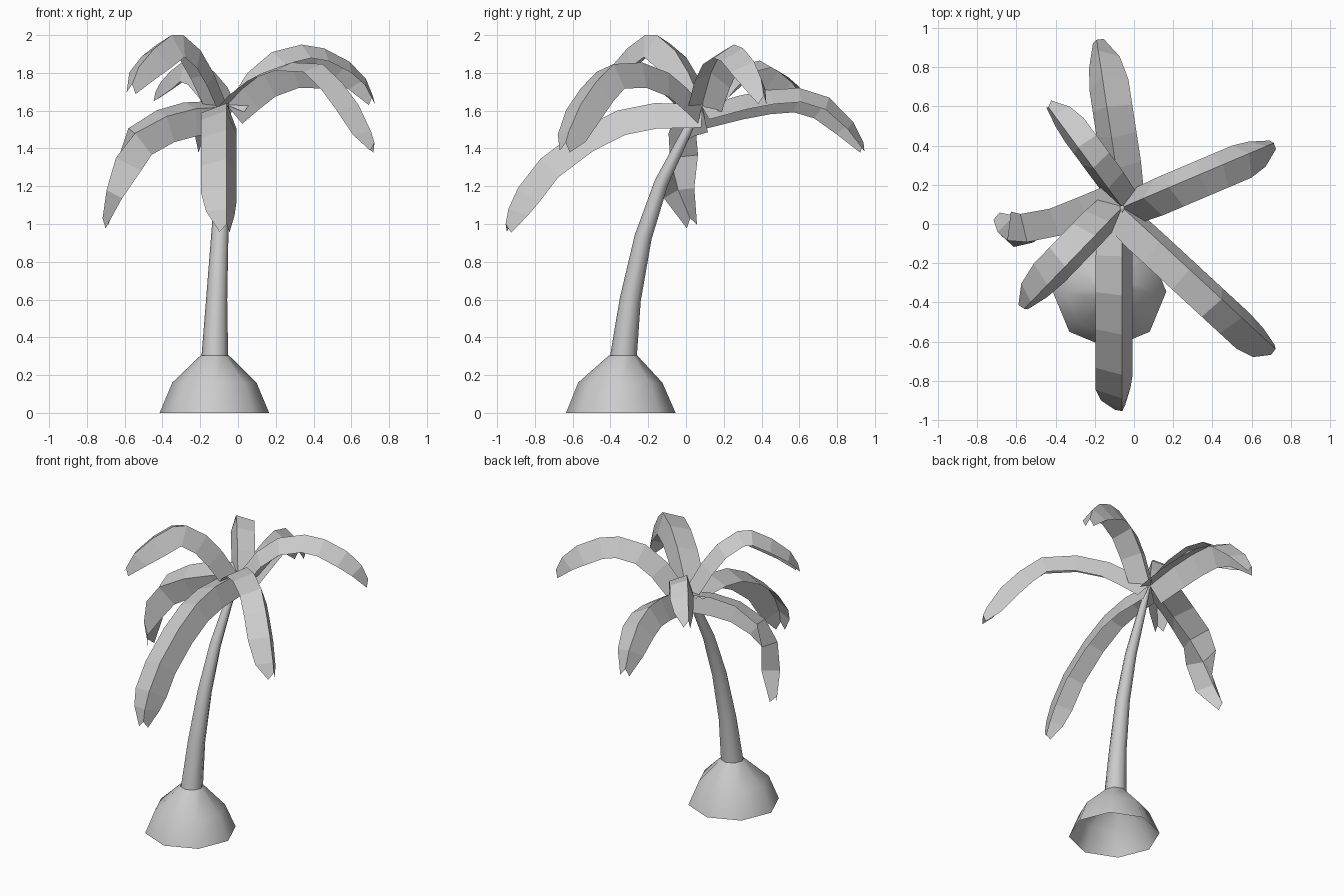
import bpy, math
from mathutils import Vector

if "Cube" in bpy.data.objects:
    bpy.data.objects.remove(bpy.data.objects["Cube"])

CROWN = Vector((-0.06, 0.085, 0))


def make(name, verts, faces, smooth=False):
    me = bpy.data.meshes.new(name)
    me.from_pydata([tuple(v) for v in verts], [], faces)
    me.update()
    ob = bpy.data.objects.new(name, me)
    bpy.context.collection.objects.link(ob)
    for p in me.polygons:
        p.use_smooth = smooth
    return ob


def tangents(pts):
    n = len(pts)
    return [(pts[min(i + 1, n - 1)] - pts[max(i - 1, 0)]).normalized() for i in range(n)]


def loft(name, path, radii, sides, level=False, cap=False):
    """Round tube along a path; level keeps the rings horizontal."""
    pts = [Vector(p) for p in path]
    verts, faces = [], []
    for p, t, r in zip(pts, tangents(pts), radii):
        if level:
            t = Vector((0, 0, 1))
        v = t.cross(Vector((1, 0, 0))).normalized()
        u = v.cross(t)
        for k in range(sides):
            a = 2 * math.pi * k / sides
            verts.append(p + r * (u * math.cos(a) + v * math.sin(a)))
    for i in range(len(pts) - 1):
        for k in range(sides):
            a, b = i * sides + k, i * sides + (k + 1) % sides
            faces.append((a, b, b + sides, a + sides))
    if cap:
        faces.append(tuple(range(len(verts) - sides, len(verts))))
    return make(name, verts, faces, True)


def frond(name, azimuth, roll, width, ridge, bulge=0.0):
    """Folded leaf: a ridge path with a half leaf hanging on each side."""
    a = math.radians(azimuth)
    out = Vector((math.cos(a), math.sin(a), 0))
    left = Vector((-out.y, out.x, 0))
    n = len(ridge)
    pts = [CROWN + out * d + left * bulge * math.sin(math.pi * i / (n - 1)) + Vector((0, 0, z))
           for i, (d, z) in enumerate(ridge)]
    r = math.radians(roll)
    verts, faces = [], []
    for i, (p, t) in enumerate(zip(pts, tangents(pts))):
        side = Vector((0, 0, 1)).cross(t).normalized()
        up = t.cross(side)
        w = width * {0: 0.92, n - 2: 0.8, n - 1: 0.28}.get(i, 1.0)
        ahead = t * (0.04 if i == n - 1 else 0)       # forked tip
        verts += [p + w * (side * math.sin(r) - up * math.cos(r)) + ahead,
                  p,
                  p + w * (-side * math.cos(r) - up * math.sin(r)) + ahead]
    for i in range(n - 1):
        for k in range(2):
            j = 3 * i + k
            faces.append((j, j + 3, j + 4, j + 1))
    return make(name, verts, faces)


# Ground mound, open underneath
loft("mound", [(-0.125, -0.345, 0), (-0.125, -0.348, 0.16), (-0.123, -0.333, 0.305)],
     [0.29, 0.223, 0.074], 8, level=True)

# Leaning trunk
loft("trunk", [(-0.123, -0.332, 0.29), (-0.113, -0.295, 0.6), (-0.097, -0.227, 0.93),
               (-0.083, -0.13, 1.22), (-0.068, 0.0, 1.48), (-0.06, 0.085, 1.65)],
     [0.071, 0.056, 0.046, 0.037, 0.026, 0.012], 8, cap=True)

# Seven fronds: direction, roll, half width, ridge as (distance, height)
frond("frond_front", -90, 21, 0.145,
      [(0, 1.635), (0.25, 1.64), (0.45, 1.60), (0.65, 1.50), (0.855, 1.345),
       (0.975, 1.19), (1.025, 1.08), (1.04, 1.00)])
frond("frond_front_right", -42.7, 18, 0.142,
      [(0, 1.63), (0.12, 1.72), (0.26, 1.80), (0.467, 1.855), (0.69, 1.847),
       (0.83, 1.75), (0.95, 1.63), (1.04, 1.49), (1.065, 1.43)])
frond("frond_right", 23, 31, 0.138,
      [(0, 1.63), (0.12, 1.80), (0.26, 1.91), (0.43, 1.95), (0.56, 1.93),
       (0.705, 1.86), (0.80, 1.77), (0.84, 1.68)])
frond("frond_back", 98.7, 30, 0.15,
      [(0, 1.62), (0.2, 1.68), (0.36, 1.71), (0.52, 1.72), (0.68, 1.67),
       (0.81, 1.54), (0.865, 1.43)])
frond("frond_back_left", 126.4, 18, 0.118,
      [(0, 1.62), (0.12, 1.75), (0.25, 1.84), (0.38, 1.865), (0.5, 1.81),
       (0.59, 1.75), (0.635, 1.70)])
frond("frond_left", 185.5, -13, 0.15,
      [(0, 1.62), (0.17, 1.61), (0.33, 1.57), (0.5, 1.48), (0.6, 1.35),
       (0.645, 1.18), (0.66, 1.03)], bulge=0.13)
frond("frond_front_left", 226, 23, 0.136,
      [(0, 1.63), (0.1, 1.80), (0.2, 1.92), (0.33, 2.0), (0.42, 2.0),
       (0.55, 1.93), (0.67, 1.83), (0.72, 1.74)])
